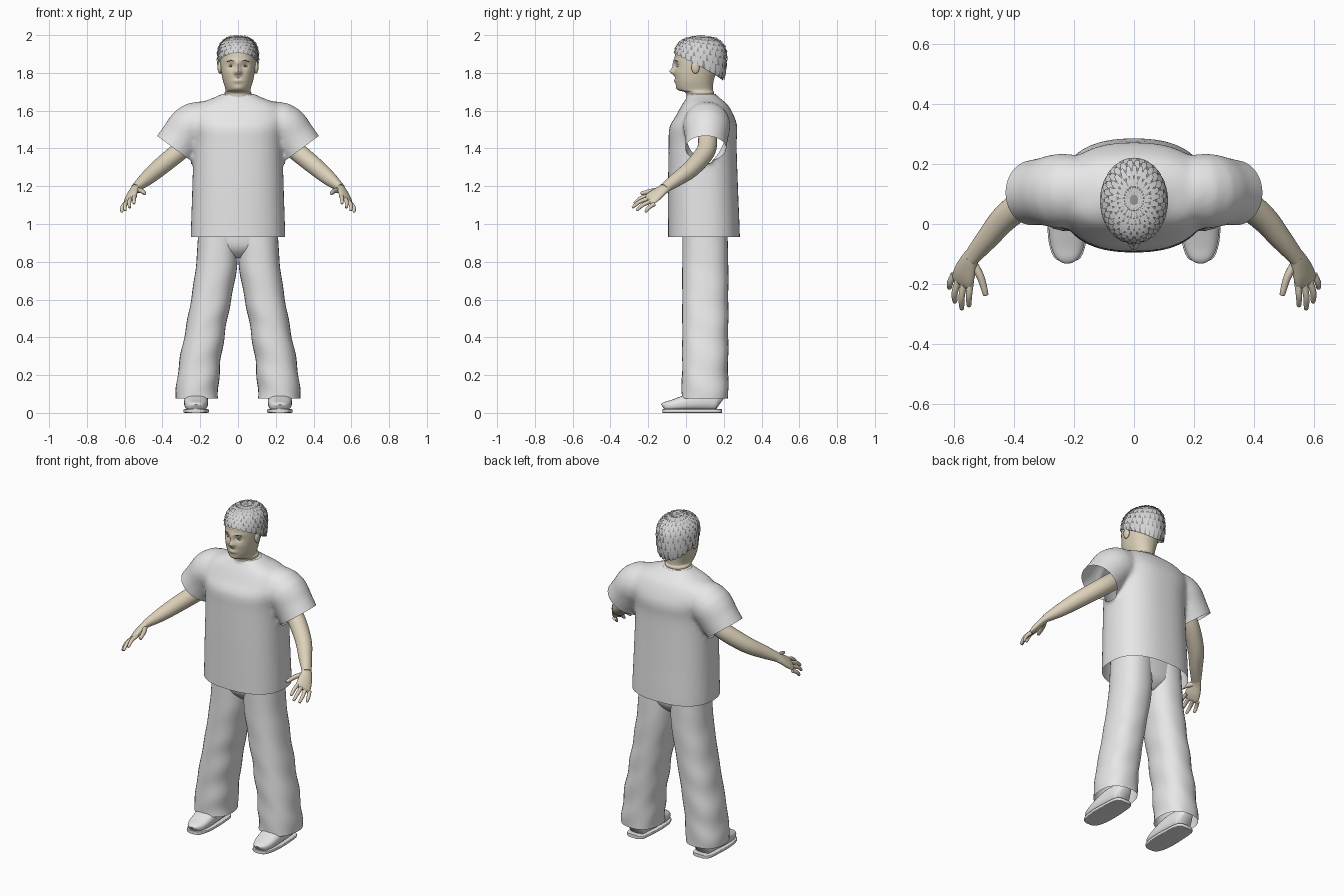
import bpy, bmesh, math, random
from mathutils import Vector

random.seed(4)
if "Cube" in bpy.data.objects:
    bpy.data.objects.remove(bpy.data.objects["Cube"])


def material(name, rgb):
    m = bpy.data.materials.new(name)
    m.use_nodes = True
    m.diffuse_color = (*rgb, 1)
    m.node_tree.nodes["Principled BSDF"].inputs["Base Color"].default_value = (*rgb, 1)
    return m


cloth = material("white cloth", (0.8, 0.8, 0.8))
skin = material("beige skin", (0.72, 0.64, 0.49))
hair = material("grey hair", (0.65, 0.65, 0.65))
roots = material("dark hair roots", (0.3, 0.3, 0.3))
dark = material("dark eye", (0.12, 0.11, 0.1))


def finish(bm, name, mat, angle=45):
    bmesh.ops.recalc_face_normals(bm, faces=bm.faces)
    me = bpy.data.meshes.new(name)
    bm.to_mesh(me)
    bm.free()
    ob = bpy.data.objects.new(name, me)
    bpy.context.collection.objects.link(ob)
    me.materials.append(mat)
    bpy.ops.object.select_all(action='DESELECT')
    ob.select_set(True)
    bpy.context.view_layer.objects.active = ob
    bpy.ops.object.shade_smooth_by_angle(angle=math.radians(angle))
    return ob


def spline(rows, sub):
    """Smooth curve through rows of numbers."""
    out = []
    for i in range(len(rows) - 1):
        p = [rows[max(0, min(len(rows) - 1, i + k))] for k in (-1, 0, 1, 2)]
        for s in range(sub):
            t = s / sub
            out.append([b + t * ((c - a) + t * ((2 * a - 5 * b + 4 * c - d) + t * (3 * (b - c) + d - a))) / 2
                        for a, b, c, d in zip(*p)])
    return out + [list(rows[-1])]


def loft(bm, rows, m=1, side=None, power=2, seg=32, sub=4, caps=(True, True), warp=None):
    """Rows are x, y, z, two radii; rings are level unless a side direction is given."""
    rows = spline(rows, sub)
    rings = []
    for i, (x, y, z, a, b) in enumerate(rows):
        u, v = Vector((1, 0, 0)), Vector((0, 1, 0))
        if side:
            t = Vector(rows[min(i + 1, len(rows) - 1)][:3]) - Vector(rows[max(i - 1, 0)][:3])
            v = t.cross(Vector(side)).normalized()
            u = v.cross(t).normalized()
        ring = []
        for k in range(seg):
            an = 2 * math.pi * k / seg
            c, s = math.cos(an), math.sin(an)
            p = Vector((x, y, z)) + u * a * math.copysign(abs(c) ** (2 / power), c) \
                + v * b * math.copysign(abs(s) ** (2 / power), s)
            if warp:
                p = warp(p)
            ring.append(bm.verts.new((p.x * m, p.y, p.z)))
        rings.append(ring)
    for r, q in zip(rings, rings[1:]):
        for k in range(seg):
            bm.faces.new((r[k], r[(k + 1) % seg], q[(k + 1) % seg], q[k]))
    for flag, ring in zip(caps, (rings[0], rings[-1])):
        if flag:
            bm.faces.new(ring)


def part(name, mat, rows, **kw):
    bm = bmesh.new()
    loft(bm, rows, **kw)
    return finish(bm, name, mat)


def ball(name, mat, loc, size):
    bm = bmesh.new()
    bmesh.ops.create_uvsphere(bm, u_segments=20, v_segments=12, radius=1)
    for v in bm.verts:
        v.co = Vector(loc) + Vector(a * b for a, b in zip(v.co, size))
    return finish(bm, name, mat)


# Shirt: body and sleeves fused, then cut open at the hem and cuffs
bm = bmesh.new()
loft(bm, [(0, .095, .86, .25, .19), (0, .095, .95, .25, .19), (0, .09, 1.2, .242, .185),
          (0, .088, 1.42, .237, .18), (0, .092, 1.51, .25, .18), (0, .1, 1.57, .26, .155),
          (0, .1, 1.63, .22, .122), (0, .09, 1.67, .125, .085), (0, .085, 1.69, .085, .072)],
     power=2.4, seg=48)
for m in (1, -1):
    loft(bm, [(.1, .11, 1.53, .1, .11), (.23, .11, 1.525, .125, .12), (.30, .108, 1.45, .113, .115),
              (.35, .102, 1.385, .108, .112), (.42, .09, 1.3, .106, .11)], m=m, side=(0, 1, 0))
raw = finish(bm, "shirt_base", cloth)
mod = raw.modifiers.new("fuse", 'REMESH')
mod.mode = 'VOXEL'
mod.voxel_size = .012
mod = raw.modifiers.new("soften", 'SMOOTH')
mod.iterations = 8
fused = bpy.data.meshes.new_from_object(raw.evaluated_get(bpy.context.evaluated_depsgraph_get()))
bpy.data.objects.remove(raw)
bm = bmesh.new()
bm.from_mesh(fused)
bmesh.ops.bisect_plane(bm, geom=bm.verts[:] + bm.edges[:] + bm.faces[:],
                       plane_co=(0, 0, .93), plane_no=(0, 0, -1), clear_outer=True)
for m in (1, -1):
    co, no = Vector((.338 * m, .1, 1.4)), Vector((.59 * m, 0, -.8))
    zone = [f for f in bm.faces if f.calc_center_median().x * m > .25 and f.calc_center_median().z > 1.25]
    edges = {e for f in zone for e in f.edges}
    verts = {v for f in zone for v in f.verts}
    bmesh.ops.bisect_plane(bm, geom=zone + list(edges) + list(verts), plane_co=co, plane_no=no)
    gone = [f for f in bm.faces if f.calc_center_median().x * m > .25 and f.calc_center_median().z > 1.2
            and (f.calc_center_median() - co).dot(no) > 0]
    bmesh.ops.delete(bm, geom=gone, context='FACES')
finish(bm, "shirt", cloth, 60)

# Collar band
part("collar", cloth, [(0, .083, 1.65, .105, .088), (0, .083, 1.675, .092, .08), (0, .083, 1.688, .086, .074),
                       (0, .083, 1.675, .078, .068)], caps=(False, False), seg=40)

# Trousers
def crumple(p):
    w = .004 * math.sin(p.z * 38 + p.x * 25 + p.y * 12) * max(0, 1 - p.z)
    return p + Vector((w, w * .6, 0))


for m, s in ((1, "left"), (-1, "right")):
    part(s + "_trouser_leg", cloth,
         [(.218, .1, .075, .113, .124), (.207, .101, .23, .11, .122), (.172, .102, .44, .106, .122),
          (.148, .102, .57, .106, .122), (.113, .102, .785, .109, .122), (.104, .1, 1, .105, .118)],
         m=m, power=2.3, sub=8, caps=(False, True), warp=crumple)
part("trouser_hips", cloth, [(0, .1, .82, .03, .06), (0, .1, .87, .15, .105), (0, .1, .95, .205, .115),
                             (0, .1, 1.12, .2, .115)], power=2.4)

# Shoes, each an upper on a flat sole
toe_to_heel = [(-.122, .018, .045), (-.11, .04, .056), (-.07, .056, .068), (-.01, .063, .09), (.04, .063, .11),
               (.1, .06, .125), (.165, .052, .12), (.186, .03, .1)]
for m, s in ((1, "left"), (-1, "right")):
    part(s + "_shoe", cloth, [(.222, y, h / 2 + .006, w, h / 2 - .004) for y, w, h in toe_to_heel],
         m=m, side=(1, 0, 0), power=2.6)
    part(s + "_sole", cloth, [(.222, y * 1.02, .01, w + .004, .01) for y, w, h in toe_to_heel],
         m=m, side=(1, 0, 0), power=8)

# Arms and hands
across = (.055, .025, -.045)
fingers = {"index": ((.545, -.192, 1.15), (.55, -.238, 1.138), (.55, -.27, 1.112)),
           "middle": ((.567, -.197, 1.135), (.575, -.245, 1.118), (.574, -.28, 1.09)),
           "ring": ((.585, -.187, 1.12), (.598, -.23, 1.1), (.597, -.258, 1.075)),
           "little": ((.6, -.168, 1.105), (.613, -.195, 1.088), (.615, -.212, 1.067)),
           "thumb": ((.54, -.125, 1.18), (.512, -.175, 1.176), (.495, -.232, 1.163))}
for m, s in ((1, "left"), (-1, "right")):
    part(s + "_arm", skin,
         [(.22, .115, 1.46, .05, .05), (.31, .105, 1.385, .05, .05), (.42, .03, 1.295, .046, .046),
          (.49, -.05, 1.235, .037, .037), (.545, -.115, 1.19, .028, .022)], m=m, side=across)
    part(s + "_palm", skin,
         [(.535, -.1, 1.197, .027, .022), (.55, -.125, 1.18, .033, .02), (.565, -.165, 1.15, .043, .019),
          (.574, -.192, 1.13, .043, .013), (.576, -.202, 1.123, .034, .006)], m=m, side=across)
    for f, pts in fingers.items():
        r = .013 if f == "thumb" else .0105
        tip = Vector(pts[2]) + (Vector(pts[2]) - Vector(pts[1])).normalized() * .006
        rows = [(*p, r * k, r * k) for p, k in zip(pts, (1.1, 1, .75))] + [(*tip, r * .3, r * .3)]
        part(f"{s}_{f}_finger" if f != "thumb" else s + "_thumb", skin, rows, m=m, side=across, seg=12)

# Head and neck: bumps are x, z, width, height, depth
bumps = [(0, 1.807, .015, .016, .024), (0, 1.84, .011, .03, .011), (0, 1.757, .024, .01, .007),
         (0, 1.718, .025, .014, .006), (0, 1.772, .02, .005, -.003)]
for m in (1, -1):
    bumps += [(.036 * m, 1.838, .018, .013, -.01), (.034 * m, 1.864, .026, .008, .004),
              (.014 * m, 1.802, .008, .009, .008), (.05 * m, 1.8, .02, .02, .003)]


def sculpt(p):
    if p.y < .02:
        for x, z, w, h, d in bumps:
            p.y -= d * math.exp(-((p.x - x) / w) ** 2 - ((p.z - z) / h) ** 2)
    return p


part("head", skin, [(0, .085, 1.6, .085, .08), (0, .075, 1.67, .072, .072), (0, .072, 1.697, .07, .076),
                    (0, .05, 1.712, .066, .092), (0, .045, 1.76, .08, .102), (0, .053, 1.82, .091, .113),
                    (0, .062, 1.88, .096, .121), (0, .068, 1.93, .094, .117), (0, .072, 1.97, .065, .08),
                    (0, .072, 1.985, .03, .04)], power=2.15, seg=96, sub=9, warp=sculpt)
for m, s in ((1, "left"), (-1, "right")):
    ball(s + "_ear", skin, (.096 * m, .05, 1.83), (.012, .022, .034))
    ball(s + "_eye", skin, (.036 * m, -.036, 1.837), (.015, .012, .009))
    ball(s + "_pupil", dark, (.036 * m, -.0455, 1.837), (.006, .004, .005))
    part(s + "_eyebrow", dark, [(.016, -.058, 1.859, .002, .002), (.035, -.056, 1.865, .003, .003),
                                (.057, -.042, 1.86, .002, .002)], m=m, side=(0, 0, 1), seg=8)


# Hair: a cap with overlapping cards laid around it
def scalp(a, t, lift=0):
    low = 1.905 - .145 * (1 - math.cos(a)) / 2
    z = low + (1.994 - low) * max(0, math.cos(t * math.pi / 2)) ** .8
    d = min(1, abs(z - 1.885) / (.109 if z > 1.885 else .2))
    s = (1 - d ** 2.5) ** .4
    return Vector(((.106 + lift) * s * math.sin(a), .077 - (.137 + lift) * s * math.cos(a), z + lift * (1 - t)))


bm = bmesh.new()
N, R = 48, 16
grid = [[bm.verts.new(scalp(2 * math.pi * j / N, max(.02, i / R))) for j in range(N)] for i in range(R + 1)]
for r, q in zip(grid, grid[1:]):
    for j in range(N):
        bm.faces.new((r[j], r[(j + 1) % N], q[(j + 1) % N], q[j]))
bm.faces.new(grid[0])
finish(bm, "hair_cap", roots)

bm = bmesh.new()
N, R = 26, 8
for i in range(R):
    for j in range(N):
        a = 2 * math.pi * (j + .5 * (i % 2) + random.uniform(-.1, .1)) / N
        half = math.pi / N * random.uniform(.85, 1.05)
        start, end = max(.04, i / R), min(1.04, (i + 1.15) / R)
        rows = []
        for k in range(4):
            t = start + (end - start) * k / 3
            rows.append([bm.verts.new(scalp(a + d * half * (1 - .05 * k * k), min(t, 1), .002 + .0018 * k))
                         for d in (-1, 0, 1)])
        for r, q in zip(rows, rows[1:]):
            for d in (0, 1):
                bm.faces.new((r[d], r[d + 1], q[d + 1], q[d]))
# Turn every card outward
hair_cards = finish(bm, "hair_cards", hair)
bm = bmesh.new()
bm.from_mesh(hair_cards.data)
for f in bm.faces:
    if f.normal.dot(f.calc_center_median() - Vector((0, .077, 1.86))) < 0:
        f.normal_flip()
bm.to_mesh(hair_cards.data)
bm.free()
